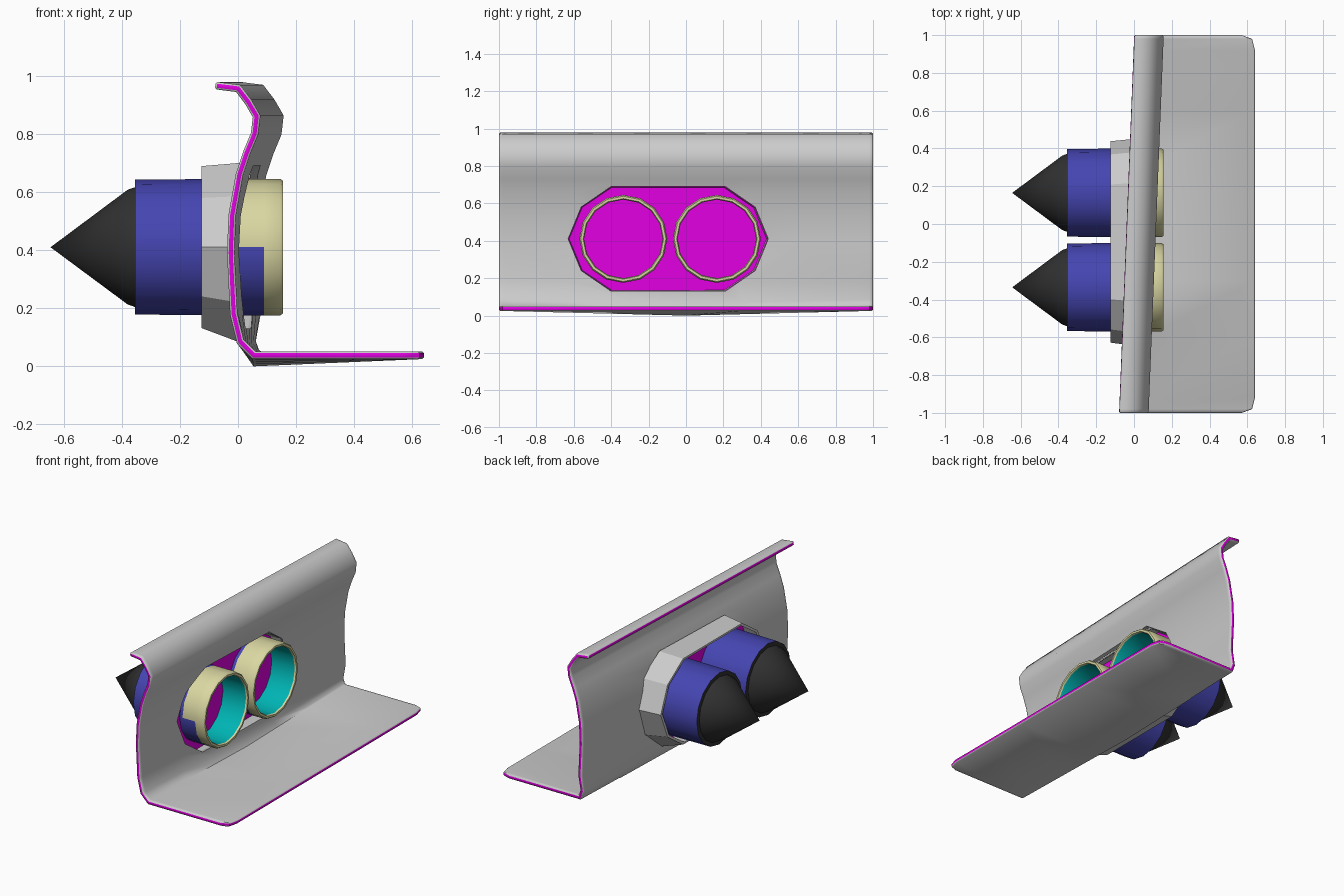
import bpy, bmesh, math

if "Cube" in bpy.data.objects:
    bpy.data.objects.remove(bpy.data.objects["Cube"])


def material(name, rgb):
    m = bpy.data.materials.new(name)
    m.diffuse_color = (*rgb, 1)
    m.use_nodes = True
    m.node_tree.nodes["Principled BSDF"].inputs["Base Color"].default_value = m.diffuse_color
    return m


GREY = material("grey", (0.8, 0.8, 0.8))
MAGENTA = material("magenta", (0.75, 0.0, 0.75))
BLUE = material("blue", (0.06, 0.06, 0.45))
YELLOW = material("yellow", (0.7, 0.68, 0.36))
TEAL = material("teal", (0.0, 0.45, 0.45))
BLACK = material("black", (0.03, 0.03, 0.03))


def make(name, bm, mats=()):
    me = bpy.data.meshes.new(name)
    bm.to_mesh(me)
    bm.free()
    for m in mats:
        me.materials.append(m)
    ob = bpy.data.objects.new(name, me)
    bpy.context.collection.objects.link(ob)
    return ob


def smooth(ob, angle=40):
    bpy.ops.object.select_all(action='DESELECT')
    ob.select_set(True)
    bpy.context.view_layer.objects.active = ob
    bpy.ops.object.shade_smooth_by_angle(angle=math.radians(angle))


def bake(ob):
    dg = bpy.context.evaluated_depsgraph_get()
    me = bpy.data.meshes.new_from_object(ob.evaluated_get(dg))
    ob.modifiers.clear()
    ob.data = me


def loft(rings, closed=True, caps=False):
    bm = bmesh.new()
    rows = [[bm.verts.new(p) for p in r] for r in rings]
    n = len(rows[0])
    for a, b in zip(rows, rows[1:]):
        for i in range(n if closed else n - 1):
            j = (i + 1) % n
            bm.faces.new((a[i], a[j], b[j], b[i]))
    if caps:
        bm.faces.new(rows[0])
        bm.faces.new(rows[-1])
    bmesh.ops.recalc_face_normals(bm, faces=bm.faces)
    return bm


# ten-sided opening outline (y, z)
OPENING = [(-0.63, 0.41), (-0.56, 0.58), (-0.40, 0.69), (0.21, 0.69), (0.37, 0.58),
           (0.44, 0.41), (0.37, 0.24), (0.21, 0.13), (-0.40, 0.13), (-0.56, 0.24)]


def outline(x, grow=0.0, drop=0.0):
    cy, cz = -0.095, 0.41
    pts = []
    for y, z in OPENING:
        k = 1 + grow / math.hypot(y - cy, z - cz)
        zz = cz + (z - cz) * k - (drop if z < 0.2 else drop * 0.4 if z < 0.3 else 0)
        yy = cy + (y - cy) * k
        pts.append((x(yy) if callable(x) else x, yy, zz))
    return pts


# bent panel: back wall with rolled top and flat floor, slanted along y
PROFILE = [(-0.078, 0.966), (0.0, 0.956), (0.035, 0.91), (0.064, 0.86), (0.057, 0.80),
           (0.03, 0.735), (0.005, 0.66), (-0.02, 0.52), (-0.025, 0.39), (-0.015, 0.18),
           (0.008, 0.085), (0.055, 0.038), (0.64, 0.038)]
STATIONS = [-1, -0.98, -0.92, -0.6, -0.3, 0, 0.3, 0.6, 0.92, 0.98, 1]


def panel_row(y):
    row = []
    for x, z in PROFILE:
        if x > 0.5:
            a = abs(y)
            row.append((0.57 if a == 1 else 0.625 if a == 0.98 else 0.64, y, z))
        else:
            s = 0.04 if z > 0.15 else 0.02 if z > 0.05 else 0.005
            dip = 0.025 * (1 - abs(y)) if z < 0.1 else 0
            row.append((x + s * (y + 1), y, z - dip))
    return row


panel = make("bent_panel", loft([panel_row(y) for y in STATIONS], closed=False), (GREY, MAGENTA))
cutter = make("opening_cutter", loft([outline(-0.3), outline(0.3)], caps=True), (GREY,))
cutter.hide_render = True
mod = panel.modifiers.new("thickness", 'SOLIDIFY')
mod.thickness, mod.offset, mod.use_even_offset, mod.material_offset_rim = 0.026, 0, True, 1
mod = panel.modifiers.new("edge", 'BEVEL')
mod.width, mod.segments, mod.material = 0.006, 1, 0
mod.limit_method, mod.angle_limit = 'ANGLE', math.radians(65)
mod = panel.modifiers.new("opening", 'BOOLEAN')
mod.object, mod.operation, mod.solver = cutter, 'DIFFERENCE', 'EXACT'
bake(panel)
bpy.data.objects.remove(cutter)
smooth(panel, 50)

# collar around the opening, behind the wall


def wall_x(y):
    return -0.012 + 0.04 * (y + 1)


collar = make("rear_collar", loft([outline(wall_x, 0.0), outline(wall_x, 0.015, 0.04),
                                   outline(-0.125, -0.002), outline(-0.125, -0.02),
                                   outline(wall_x, -0.002)]))
smooth(collar, 25)

# backing plate
bm = bmesh.new()
bm.faces.new([bm.verts.new(p) for p in outline(-0.02)])
make("backing_plate", bm, (MAGENTA,))

# two pipes with cone ends: (x, radius, material of the following band)
BAND = [(-0.645, 0.0005, 3), (-0.38, 0.197, 3), (-0.355, 0.206, 3), (-0.355, 0.232, 0),
        (0.0, 0.235, 0), (0.09, 0.235, 1), (0.145, 0.235, 1), (0.155, 0.228, 1),
        (0.155, 0.215, 1), (0.145, 0.210, 2), (-0.02, 0.210, 2)]
SIDES = 16
for name, cy in (("pipe_left", -0.335), ("pipe_right", 0.165)):
    rings = [[(x, cy + r * math.cos(2 * math.pi * i / SIDES),
               0.41 + r * math.sin(2 * math.pi * i / SIDES)) for i in range(SIDES)]
             for x, r, _ in BAND]
    bm = loft(rings)
    bm.faces.ensure_lookup_table()
    for i, f in enumerate(bm.faces):
        f.material_index = BAND[i // SIDES][2]
        c = f.calc_center_median()
        if BAND[i // SIDES][0] == 0.0 and c.z > 0.45:
            f.material_index = 1
    bmesh.ops.remove_doubles(bm, verts=bm.verts, dist=0.0015)
    smooth(make(name, bm, (BLUE, YELLOW, TEAL, BLACK)), 35)
